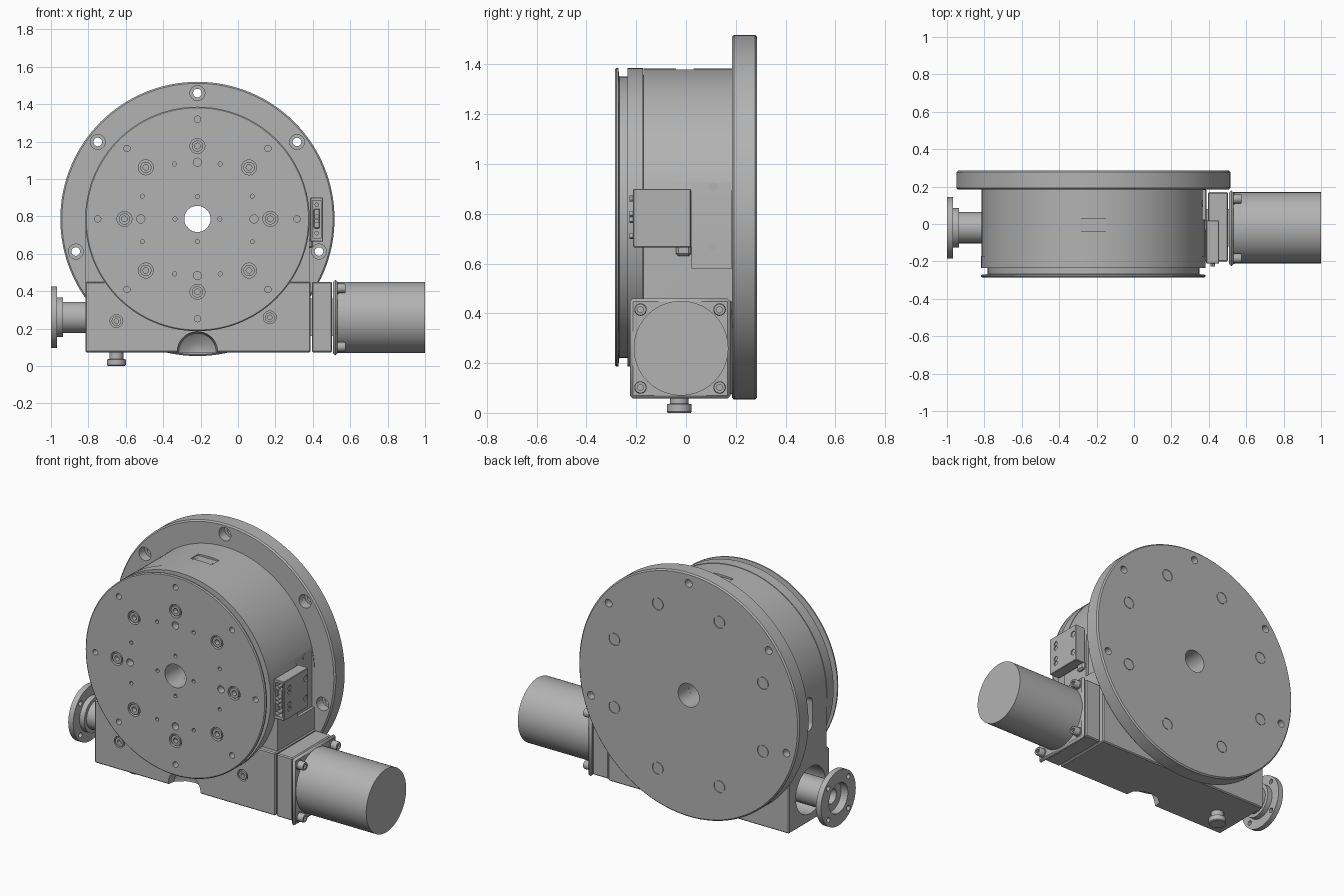
import bpy, bmesh, math
from mathutils import Matrix, Vector

cube = bpy.data.objects.get("Cube")
if cube:
    bpy.data.objects.remove(cube, do_unlink=True)

GREY = (0.45, 0.45, 0.45, 1)
grey = bpy.data.materials.new("machined grey")
grey.use_nodes = True
grey.diffuse_color = GREY
grey.node_tree.nodes["Principled BSDF"].inputs["Base Color"].default_value = GREY

CX, CZ = -0.217, 0.786      # table axis
WY, WZ = -0.02, 0.26        # worm shaft axis
AXES = {"x": Matrix.Rotation(math.pi / 2, 4, "Y"),
        "y": Matrix.Rotation(-math.pi / 2, 4, "X"),
        "z": Matrix.Identity(4)}


def finish(bm, name):
    bmesh.ops.recalc_face_normals(bm, faces=bm.faces)
    mesh = bpy.data.meshes.new(name)
    bm.to_mesh(mesh)
    bm.free()
    obj = bpy.data.objects.new(name, mesh)
    bpy.context.collection.objects.link(obj)
    mesh.materials.append(grey)
    return obj


def lathe(name, axis, origin, profile, sides=96):
    """Closed (radius, distance) profile turned about an axis through origin."""
    bm = bmesh.new()
    rings = []
    for r, d in profile:
        n = 1 if r == 0 else sides
        rings.append([bm.verts.new((r * math.cos(math.tau * i / sides),
                                    r * math.sin(math.tau * i / sides), d)) for i in range(n)])
    pairs = list(zip(rings, rings[1:]))
    if profile[0][0] > 0:
        pairs.append((rings[-1], rings[0]))
    for a, b in pairs:
        for i in range(sides):
            j = (i + 1) % sides
            quad = [a[i % len(a)], a[j % len(a)], b[j % len(b)], b[i % len(b)]]
            bm.faces.new(list(dict.fromkeys(quad)))
    bm.transform(Matrix.Translation(origin) @ AXES[axis])
    return finish(bm, name)


def rod(name, axis, origin, r, length, sides=24):
    return lathe(name, axis, origin, [(0, 0), (r, 0), (r, length), (0, length)], sides)


def box(name, x, y, z, bevel=0.0):
    bm = bmesh.new()
    bmesh.ops.create_cube(bm, size=1)
    size = Vector((x[1] - x[0], y[1] - y[0], z[1] - z[0]))
    mid = Vector((x[0] + x[1], y[0] + y[1], z[0] + z[1])) / 2
    bm.transform(Matrix.Translation(mid) @ Matrix.Diagonal(size).to_4x4())
    if bevel:
        bmesh.ops.bevel(bm, geom=bm.edges[:], offset=bevel, segments=1, affect="EDGES")
    return finish(bm, name)


def prism(name, points, y0, y1):
    """Outline in x and z, extruded along y."""
    bm = bmesh.new()
    face = bm.faces.new([bm.verts.new((x, y0, z)) for x, z in points])
    out = bmesh.ops.extrude_face_region(bm, geom=[face], use_keep_orig=True)
    bmesh.ops.translate(bm, vec=(0, y1 - y0, 0),
                        verts=[v for v in out["geom"] if isinstance(v, bmesh.types.BMVert)])
    return finish(bm, name)


def cut(target, cutters):
    group = bpy.data.collections.new("cutters")
    for c in cutters:
        c.hide_render = True
        group.objects.link(c)
    mod = target.modifiers.new("cut", "BOOLEAN")
    mod.operation, mod.operand_type, mod.solver = "DIFFERENCE", "COLLECTION", "EXACT"
    mod.collection = group
    bpy.context.view_layer.objects.active = target
    bpy.ops.object.modifier_apply(modifier=mod.name)
    for c in cutters:
        bpy.data.objects.remove(c, do_unlink=True)
    bpy.data.collections.remove(group)


def polar(radius, degrees, y):
    a = math.radians(degrees)
    return (CX + radius * math.cos(a), y, CZ + radius * math.sin(a))


# Rear mounting flange
flange = lathe("rear_flange", "y", (CX, 0, CZ),
               [(0.07, 0.185), (0.725, 0.185), (0.733, 0.193), (0.733, 0.277),
                (0.725, 0.285), (0.07, 0.285)], 128)
holes = []
for a in (90, 37.7, 142.3, -15, 195):
    holes.append(rod("bolt_hole", "y", polar(0.673, a, 0.12), 0.023, 0.3))
    holes.append(rod("counterbore", "y", polar(0.673, a, 0.1), 0.04, 0.14))
for k in range(8):
    holes.append(lathe("plug_groove", "y", polar(0.535, 22.5 + 45 * k, 0.28),
                       [(0.034, 0), (0.037, 0), (0.037, 0.02), (0.034, 0.02)], 24))
cut(flange, holes)

# Round-topped housing running straight down to the worm case
arc = [(CX + 0.598 * math.cos(math.pi * i / 64), CZ + 0.598 * math.sin(math.pi * i / 64)) for i in range(65)]
housing = prism("housing", arc + [(CX - 0.598, 0.4), (CX + 0.598, 0.4)], -0.17, 0.186)
slot = [rod("slot_end", "x", (-0.85, 0.0, z), 0.04, 0.1) for z in (0.66, 0.78)]
cut(housing, [rod("bore", "y", (CX, -0.5, CZ), 0.07, 1, 48),
              box("top_flat", (CX - 0.07, CX + 0.07), (-0.04, 0.03), (1.372, 1.5)),
              box("side_recess", (0.365, 0.5), (0.025, 0.182), (0.58, 0.935)),
              box("slot_middle", (-0.86, -0.75), (-0.04, 0.04), (0.66, 0.78))] + slot)
for s in (-1, 1):
    rod("top_flat_screw", "z", (CX + 0.062 * s, -0.003, 1.36), 0.012, 0.014, 16)
for z in (0.665, 0.908):
    rod("side_recess_screw", "x", (0.36, 0.11, z), 0.018, 0.009, 16)

# Rotary table with a groove behind its front lip
table = lathe("rotary_table", "y", (CX, 0, CZ),
              [(0.07, -0.285), (0.594, -0.285), (0.6, -0.28), (0.6, -0.272), (0.566, -0.268),
               (0.566, -0.236), (0.6, -0.236), (0.6, -0.172), (0.07, -0.168)], 128)
holes = []
for k in range(8):
    a = 45 * k
    holes.append(rod("counterbore", "y", polar(0.39, a, -0.3), 0.04, 0.045))
    holes.append(rod("outer_hole", "y", polar(0.533, a, -0.3), 0.017, 0.06, 16))
    holes.append(rod("dowel_hole", "y", polar(0.318, a + 22.5, -0.3), 0.011, 0.06, 12))
for k in range(4):
    holes.append(rod("inner_hole", "y", polar(0.303, 90 * k, -0.3), 0.022, 0.06, 16))
    holes.append(rod("centre_hole", "y", polar(0.12, 90 * k, -0.3), 0.011, 0.06, 12))
cut(table, holes)
for k in range(8):
    lathe("table_screw", "y", polar(0.39, 45 * k, -0.283),
          [(0.015, 0), (0.03, 0), (0.03, 0.035), (0.015, 0.035)])

# Worm case with a bottom notch and a recess around the shaft
case = box("worm_case", (-0.815, 0.388), (-0.2, 0.186), (0.073, 0.45), 0.006)
screws = ((-0.65, 0.24), (0.17, 0.26))
cut(case, [lathe("notch", "y", (CX, -0.21, 0.075),
                 [(0, 0), (0.11, 0), (0.1, 0.06), (0.05, 0.1), (0, 0.11)], 48),
           rod("shaft_recess", "x", (-0.9, WY, WZ), 0.14, 0.22, 48)]
    + [rod("screw_recess", "y", (x, -0.21, z), 0.034, 0.03) for x, z in screws])
for x, z in screws:
    lathe("case_screw", "y", (x, -0.2, z), [(0.012, 0), (0.026, 0), (0.026, 0.03), (0.012, 0.03)], 16)

# Hollow input coupling
coupling = lathe("input_coupling", "x", (0, WY, WZ),
                 [(0.09, -1.0), (0.165, -1.0), (0.165, -0.967), (0.105, -0.967), (0.105, -0.935),
                  (0.083, -0.935), (0.083, -0.68), (0.045, -0.68), (0.045, -0.955), (0.09, -0.955)], 64)
angles = [math.pi * (k / 2 + 0.25) for k in range(4)]
cut(coupling, [rod("coupling_hole", "x", (-1.1, WY + 0.135 * math.cos(a), WZ + 0.135 * math.sin(a)),
                   0.015, 0.2, 16) for a in angles])

# Motor with its spacer block, mounting plate and corner screws
box("motor_spacer", (0.396, 0.503), (-0.2, 0.17), (0.073, 0.45), 0.006)
box("spacer_core", (0.38, 0.52), (-0.12, 0.08), (0.16, 0.36))
plate = box("motor_plate", (0.508, 0.533), (-0.225, 0.178), (0.057, 0.46))
bevel = plate.modifiers.new("bevel", "BEVEL")
bevel.width, bevel.segments = 0.012, 1
rod("motor", "x", (0.53, WY, WZ), 0.19, 0.47, 96)
for y in (-0.183, 0.135):
    for z in (0.102, 0.415):
        rod("screw_washer", "x", (0.532, y, z), 0.03, 0.006)
        screw = lathe("motor_screw", "x", (0.53, y, z),
                      [(0, 0), (0.025, 0), (0.025, 0.039), (0.022, 0.045), (0, 0.045)], 24)
        cut(screw, [rod("hex_socket", "x", (0.555, y, z), 0.013, 0.04, 6)])

# Connector block on the side
block = box("connector_block", (0.386, 0.455), (-0.212, 0.02), (0.665, 0.9), 0.003)
side_screws = [(-0.16, z) for z in (0.848, 0.82, 0.75, 0.72)] + [(-0.005, 0.845), (-0.005, 0.725)]
cut(block, [box("front_pocket", (0.398, 0.444), (-0.3, -0.175), (0.685, 0.885))]
    + [rod("side_hole", "x", (0.449, y, z), 0.018 if y > -0.1 else 0.014, 0.1, 16) for y, z in side_screws])
box("connector_socket", (0.405, 0.437), (-0.2, -0.17), (0.735, 0.84), 0.004)
for z in (0.71, 0.775, 0.8, 0.862):
    rod("connector_post", "y", (0.421, -0.228, z), 0.012, 0.06, 12)
box("cable_guide", (0.37, 0.4), (-0.04, 0.02), (0.63, 0.68), 0.01)

# Drain plug underneath
lathe("drain_plug", "z", (-0.65, -0.027, 0),
      [(0, 0), (0.046, 0), (0.05, 0.005), (0.05, 0.035), (0.037, 0.037), (0.037, 0.09), (0, 0.09)], 48)

# Smooth the turned surfaces, keeping machined edges crisp
for obj in bpy.context.scene.objects:
    if obj.type == "MESH":
        obj.select_set(True)
        bpy.context.view_layer.objects.active = obj
bpy.ops.object.shade_smooth_by_angle(angle=math.radians(30))
